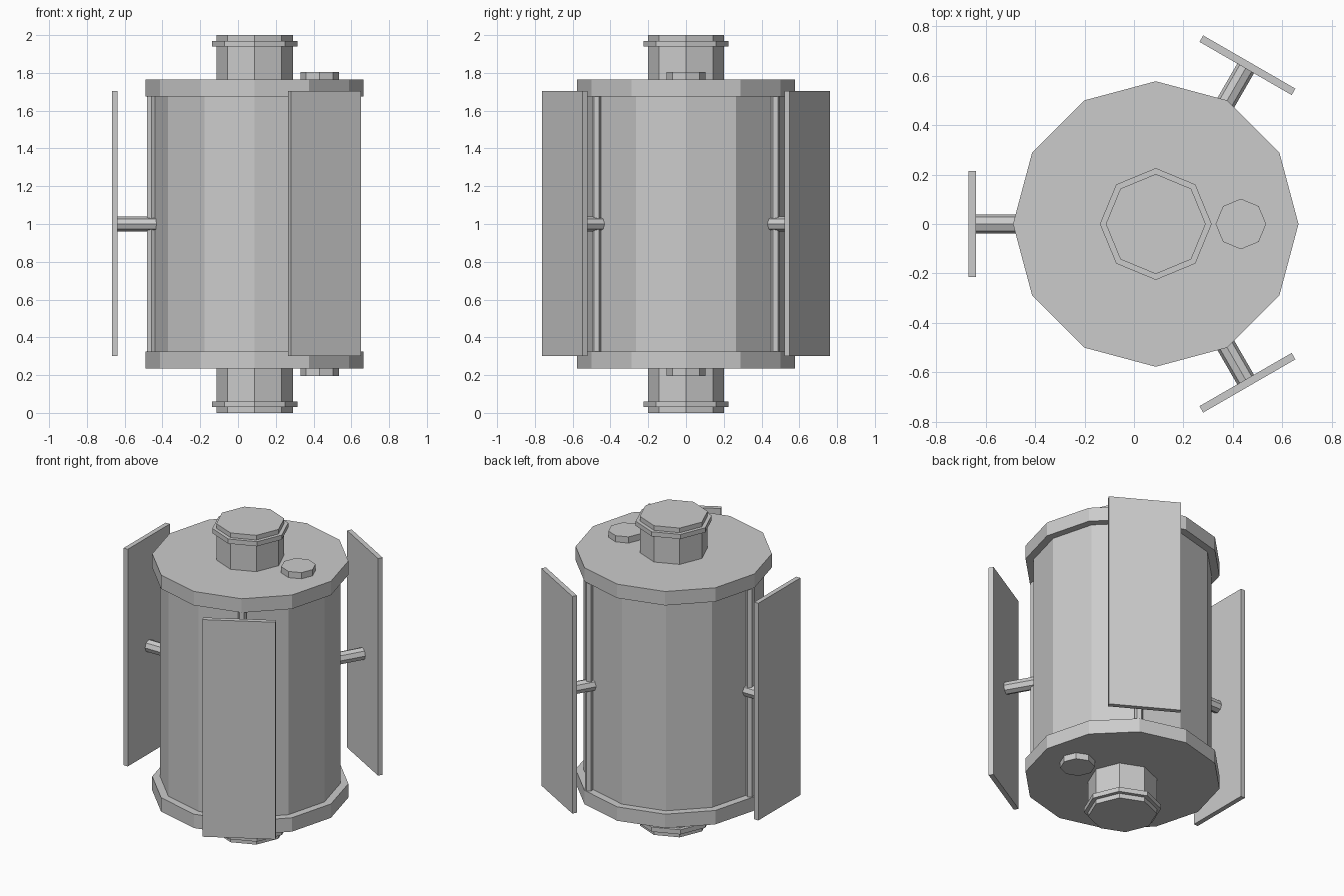
import bpy
import math
from mathutils import Matrix, Vector

if "Cube" in bpy.data.objects:
    bpy.data.objects.remove(bpy.data.objects["Cube"])

CX = 0.088          # drum axis offset in x
MID = 1.0           # mid height, top and bottom mirror about it

grey = bpy.data.materials.new("light_grey")
grey.diffuse_color = (0.6, 0.6, 0.6, 1.0)
grey.use_nodes = True
grey.node_tree.nodes["Principled BSDF"].inputs["Base Color"].default_value = grey.diffuse_color


def finish(obj, name):
    obj.name = name
    obj.data.materials.append(grey)
    return obj


def prism(name, sides, radius, z0, z1, x=CX, y=0.0):
    """Upright flat-sided prism with a corner pointing along +x."""
    bpy.ops.mesh.primitive_cylinder_add(vertices=sides, radius=radius, depth=z1 - z0)
    obj = bpy.context.object
    turn = Matrix.Rotation(math.pi / 2, 4, 'Z')
    obj.data.transform(Matrix.Translation((x, y, (z0 + z1) / 2)) @ turn)
    return finish(obj, name)


def mirrored_prism(name, sides, radius, z0, z1, x=CX):
    """Same prism at the top and at the bottom."""
    prism("top_" + name, sides, radius, z0, z1, x)
    prism("bottom_" + name, sides, radius, 2 * MID - z1, 2 * MID - z0, x)


# Drum body and end parts
prism("drum_body", 12, 0.53, 0.32, 1.68)
mirrored_prism("end_cap", 12, 0.577, 1.675, 1.765)
mirrored_prism("neck", 8, 0.202, 1.76, 2.0)
mirrored_prism("neck_collar", 8, 0.226, 1.94, 1.97)
mirrored_prism("knob", 8, 0.102, 1.76, 1.805, 0.432)

# Three arms around the drum: rail, strut and shield plate
for i, deg in enumerate((60, 180, 300), 1):
    a = math.radians(deg)
    place = Matrix.Translation((CX, 0, MID)) @ Matrix.Rotation(a, 4, 'Z')

    rail_at = place @ Vector((0.547, 0, 0))
    rail = prism(f"rail_{i}", 6, 0.025, 0.32, 1.68, 0, 0)
    rail.data.transform(Matrix.Translation((rail_at.x, rail_at.y, 0))
                        @ Matrix.Rotation(math.pi / 2, 4, 'Z'))

    bpy.ops.mesh.primitive_cylinder_add(vertices=8, radius=0.039, depth=0.23)
    strut = finish(bpy.context.object, f"strut_{i}")
    strut.data.transform(place @ Matrix.Translation((0.62, 0, 0))
                         @ Matrix.Rotation(math.pi / 2, 4, 'Y'))

    bpy.ops.mesh.primitive_cube_add(size=1)
    plate = finish(bpy.context.object, f"shield_plate_{i}")
    plate.data.transform(place @ Matrix.Translation((0.741, 0, 0.003))
                         @ Matrix.Diagonal((0.03, 0.43, 1.404, 1)))
